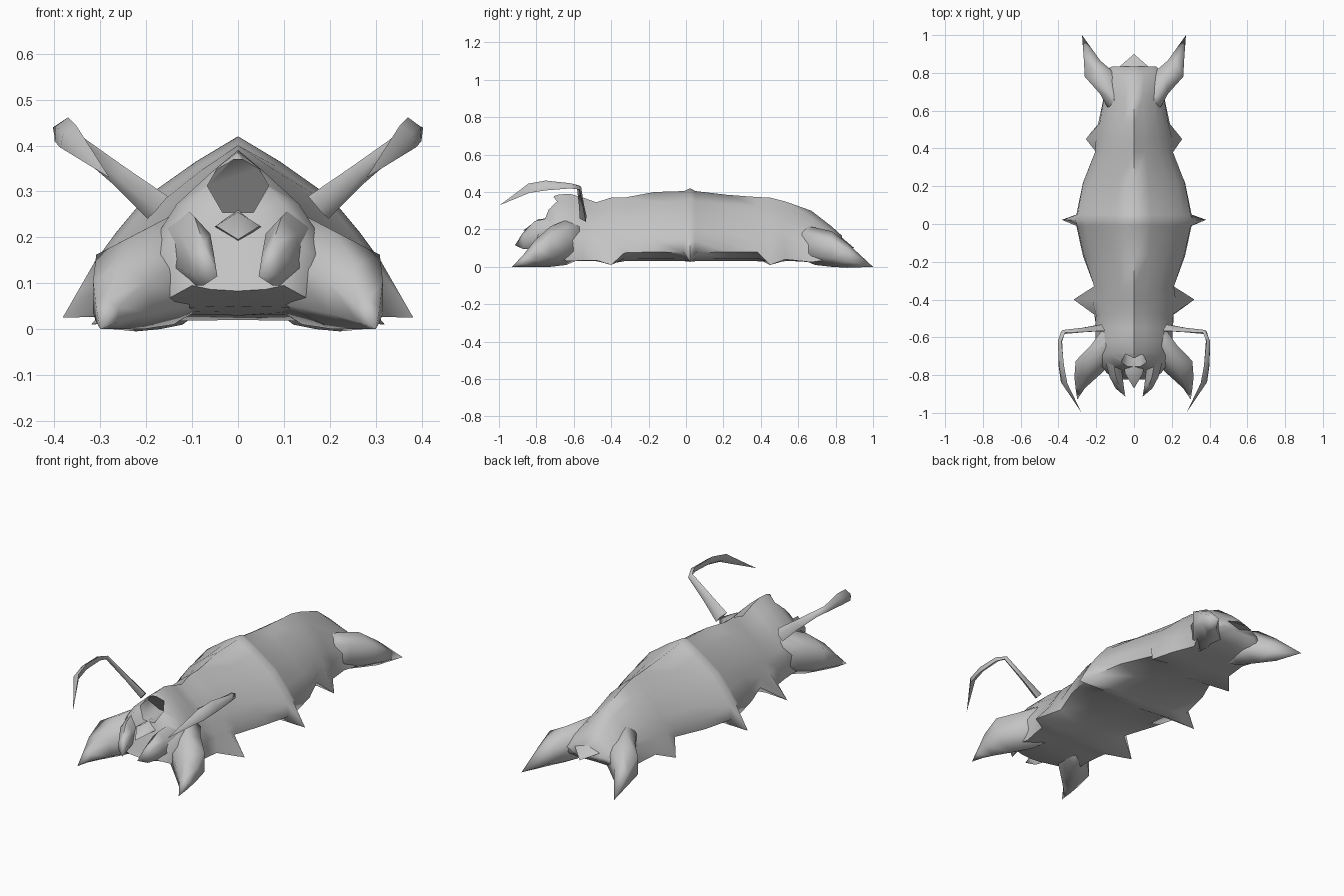
import bpy, bmesh, math
from mathutils import Quaternion, Vector

cube = bpy.data.objects.get("Cube")
if cube:
    bpy.data.objects.remove(cube, do_unlink=True)

grey = bpy.data.materials.new("plain_grey")
grey.use_nodes = True
colour = (0.55, 0.55, 0.55, 1)
grey.diffuse_color = colour
grey.node_tree.nodes["Principled BSDF"].inputs["Base Color"].default_value = colour


def activate(obj):
    bpy.ops.object.select_all(action="DESELECT")
    obj.select_set(True)
    bpy.context.view_layer.objects.active = obj


def smooth(obj, angle):
    activate(obj)
    bpy.ops.object.shade_smooth_by_angle(angle=math.radians(angle))


def loft(name, rings, angle=65):
    """Skin a list of equal-length rings into a closed, smooth-shaded object."""
    bm = bmesh.new()
    loops = [[bm.verts.new(p) for p in ring] for ring in rings]
    n = len(loops[0])
    for a, b in zip(loops, loops[1:]):
        for i in range(n):
            j = (i + 1) % n
            bm.faces.new((a[i], a[j], b[j], b[i]))
    bm.faces.new(loops[0])
    bm.faces.new(loops[-1])
    bmesh.ops.remove_doubles(bm, verts=bm.verts, dist=0.0005)
    bmesh.ops.recalc_face_normals(bm, faces=bm.faces)
    mesh = bpy.data.meshes.new(name)
    bm.to_mesh(mesh)
    bm.free()
    mesh.materials.append(grey)
    obj = bpy.data.objects.new(name, mesh)
    bpy.context.collection.objects.link(obj)
    smooth(obj, angle)
    return obj


def limb(name, path, sides=6, side=1, roll=0, follow=False):
    """Tapered limb; path points are x, y, z, half width, half height.
    Rings stand upright across y unless they follow the path."""
    pts = [Vector((p[0] * side, p[1], p[2])) for p in path]
    rings = []
    for i, (c, p) in enumerate(zip(pts, path)):
        tangent = pts[min(i + 1, len(pts) - 1)] - pts[max(i - 1, 0)]
        turn = tangent.to_track_quat("Y", "Z") if follow else Quaternion()
        r = roll * side * (1 if tangent.y > 0 else -1)
        ring = []
        for k in range(sides):
            t = math.tau * k / sides + math.pi / 2
            x, z = math.cos(t) * p[3], math.sin(t) * p[4]
            x, z = x * math.cos(r) - z * math.sin(r), x * math.sin(r) + z * math.cos(r)
            ring.append(c + turn @ Vector((x, 0, z)))
        rings.append(ring)
    return loft(name, rings, 75)


def pair(name, path, **options):
    for label, side in (("left", 1), ("right", -1)):
        limb(f"{label}_{name}", path, side=side, **options)


def body_ring(y, lean, top, width, foot, foot_z, belly):
    """Arched section whose lower corner can flare into a foot spike."""
    h = top - belly
    half = [(0.28 * width, top - 0.14 * h), (0.62 * width, top - 0.34 * h),
            (0.82 * width, top - 0.54 * h), (0.96 * width, top - 0.70 * h),
            (foot, foot_z), (0.6 * foot, belly + 0.3 * (foot_z - belly))]
    ring = [(0, top)] + half + [(0, belly)] + [(-x, z) for x, z in reversed(half)]
    return [(x, y - lean * (top - z) / h, z) for x, z in ring]


# Segmented body: y, lean, top, width, foot reach, foot height, belly
sections = [
    (-0.705, 0.12, 0.378, 0.15, 0.10, 0.095, 0.083),
    (-0.68, 0.03, 0.387, 0.215, 0.20, 0.04, 0.05),
    (-0.62, 0, 0.39, 0.21, 0.19, 0.03, 0.04),
    (-0.55, 0, 0.37, 0.215, 0.20, 0.035, 0.03),
    (-0.48, 0, 0.345, 0.21, 0.21, 0.035, 0.03),
    (-0.40, 0, 0.37, 0.23, 0.32, 0.01, 0.02),
    (-0.33, 0, 0.37, 0.22, 0.21, 0.075, 0.03),
    (-0.17, 0, 0.40, 0.275, 0.27, 0.08, 0.03),
    (-0.01, 0, 0.405, 0.312, 0.305, 0.075, 0.03),
    (0.022, 0, 0.42, 0.325, 0.382, 0.025, 0.03),
    (0.05, 0, 0.405, 0.312, 0.305, 0.075, 0.03),
    (0.22, 0, 0.385, 0.28, 0.27, 0.08, 0.03),
    (0.38, 0, 0.373, 0.215, 0.20, 0.08, 0.03),
    (0.45, 0, 0.37, 0.21, 0.255, 0.01, 0.03),
    (0.53, 0, 0.35, 0.19, 0.19, 0.04, 0.03),
    (0.67, 0, 0.30, 0.165, 0.16, 0.025, 0.04),
    (0.78, 0, 0.215, 0.19, 0.22, 0.04, 0.05),
    (0.835, 0, 0.165, 0.12, 0.09, 0.10, 0.09),
]
body = loft("body", [body_ring(*s) for s in sections])

# Six-sided pit in the face, its back wall sloping down and inward
pit_z, pit_r = 0.312, 0.067
hexagon = [(pit_r * math.cos(k * math.pi / 3), pit_r * math.sin(k * math.pi / 3))
           for k in range(6)]
cutter = loft("face_pit_cutter", [
    [(x, -0.95, pit_z + z) for x, z in hexagon],
    [(x, -0.66 - 0.78 * z, pit_z + z) for x, z in hexagon]])
cutter.hide_render = True
cut = body.modifiers.new("face_pit", "BOOLEAN")
cut.operation = "DIFFERENCE"
cut.object = cutter
activate(body)
bpy.ops.object.modifier_apply(modifier=cut.name)
bpy.data.objects.remove(cutter, do_unlink=True)
smooth(body, 65)

# Small beak below the pit and the jaws on each side of it
limb("beak", [(0, -0.73, 0.22, 0.055, 0.04), (0, -0.79, 0.225, 0.048, 0.03),
              (0, -0.87, 0.195, 0, 0)], sides=4)
pair("jaw", [(0.12, -0.68, 0.18, 0.05, 0.09), (0.095, -0.81, 0.17, 0.04, 0.075),
             (0.075, -0.87, 0.14, 0.026, 0.045), (0.045, -0.915, 0.115, 0, 0)])

# Pointed front legs growing out of the flanks
pair("front_leg", [(0.09, -0.57, 0.15, 0.10, 0.11), (0.14, -0.64, 0.13, 0.10, 0.12),
                   (0.205, -0.725, 0.108, 0.12, 0.108), (0.255, -0.81, 0.07, 0.07, 0.07),
                   (0.285, -0.87, 0.032, 0.028, 0.032), (0.30, -0.93, 0, 0, 0)])

# Bent feelers with blade-like ends
pair("feeler", [(0.175, -0.55, 0.265, 0.02, 0.036), (0.26, -0.56, 0.335, 0.014, 0.025),
                (0.375, -0.572, 0.425, 0.012, 0.016), (0.392, -0.62, 0.433, 0.013, 0.016),
                (0.385, -0.75, 0.435, 0.014, 0.03), (0.37, -0.84, 0.42, 0.014, 0.03),
                (0.28, -0.995, 0.33, 0, 0)], sides=4, roll=0.5, follow=True)

# Forked tail with a small flap between the prongs
pair("tail_prong", [(0.09, 0.62, 0.13, 0.06, 0.09), (0.12, 0.69, 0.11, 0.07, 0.10),
                    (0.17, 0.78, 0.095, 0.105, 0.095), (0.222, 0.865, 0.06, 0.05, 0.065),
                    (0.275, 1.0, 0, 0, 0)])
limb("tail_flap", [(0, 0.76, 0.15, 0.10, 0.03), (0, 0.83, 0.135, 0.08, 0.025),
                   (0, 0.90, 0.10, 0, 0)], sides=4)
